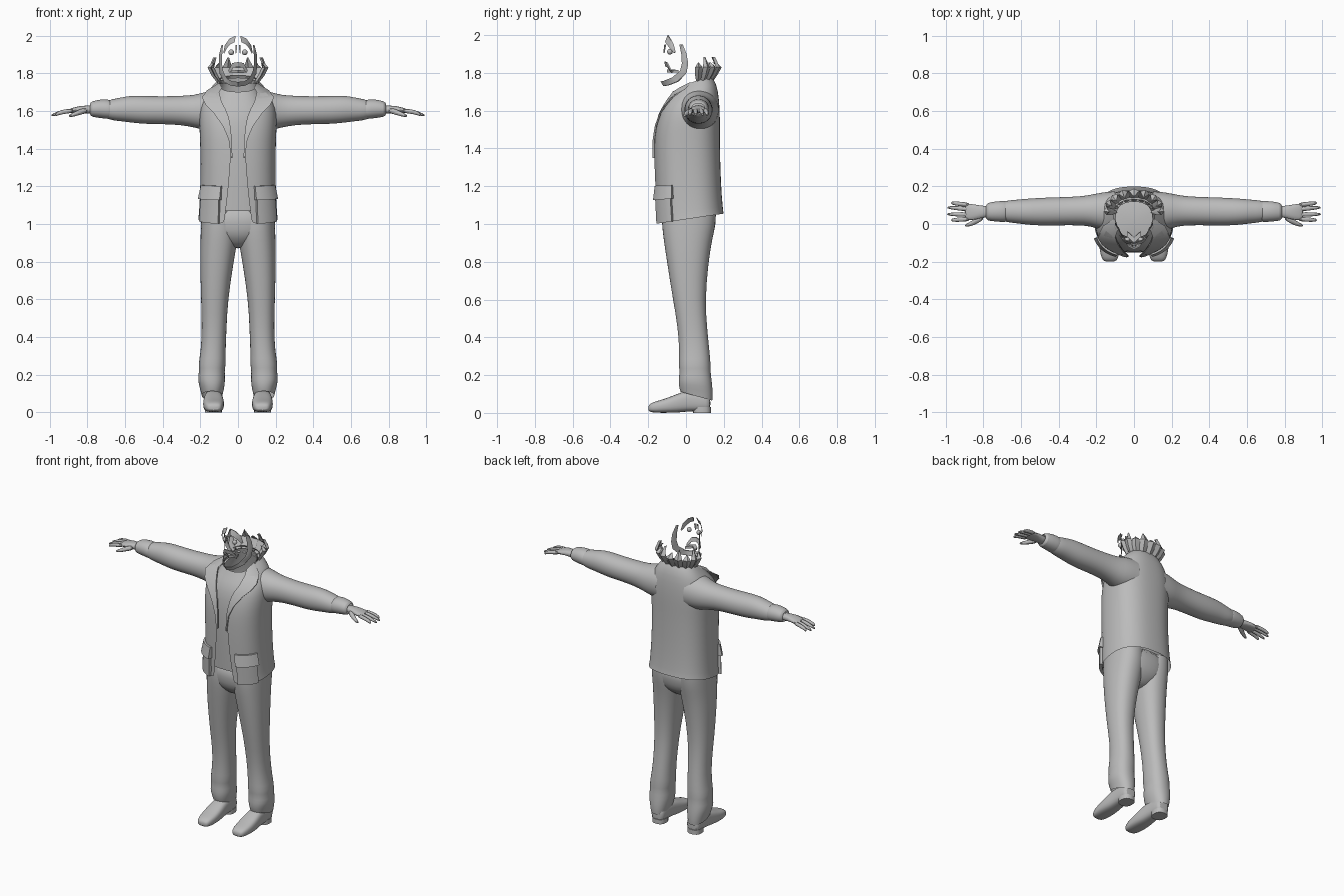
import bpy, bmesh, math
from mathutils import Vector

grey = bpy.data.materials.new("plain_grey")
grey.diffuse_color = (0.5, 0.5, 0.5, 1)


def finish(name, bm, subdiv=0, angle=40):
    bmesh.ops.recalc_face_normals(bm, faces=bm.faces)
    me = bpy.data.meshes.new(name)
    bm.to_mesh(me)
    bm.free()
    ob = bpy.data.objects.new(name, me)
    bpy.context.collection.objects.link(ob)
    me.materials.append(grey)
    if subdiv:
        ob.modifiers.new("smooth", 'SUBSURF').levels = subdiv
        ob.modifiers["smooth"].render_levels = subdiv
    bpy.ops.object.select_all(action='DESELECT')
    ob.select_set(True)
    bpy.context.view_layer.objects.active = ob
    bpy.ops.object.shade_smooth_by_angle(angle=math.radians(angle))
    return ob


def loft(name, rings, closed=True, caps=True, subdiv=0, side=1):
    """Skin a list of equal-length point rings; side=-1 mirrors in x."""
    bm = bmesh.new()
    vs = [[bm.verts.new((p[0] * side, p[1], p[2])) for p in r] for r in rings]
    n = len(rings[0])
    for a, b in zip(vs, vs[1:]):
        for i in range(n if closed else n - 1):
            j = (i + 1) % n
            bm.faces.new((a[i], a[j], b[j], b[i]))
    if caps:
        bm.faces.new(vs[0])
        bm.faces.new(vs[-1])
    return finish(name, bm, subdiv)


def power(v, p):
    return math.copysign(abs(v) ** p, v)


def oval(n=20, p=1.0):
    """Unit rounded-square points."""
    return [(power(math.sin(2 * math.pi * i / n), p), power(-math.cos(2 * math.pi * i / n), p))
            for i in range(n)]


def tube(name, path, radii, side, flat=1.0, n=8):
    path = [Vector(p) for p in path]
    rings = []
    for i, c in enumerate(path):
        d = (path[min(i + 1, len(path) - 1)] - path[max(i - 1, 0)]).normalized()
        u = d.cross(Vector((0, 0, 1))).normalized()
        v = u.cross(d)
        rings.append([c + u * a * radii[i] + v * b * radii[i] * flat for a, b in oval(n)])
    return loft(name, rings, subdiv=1, side=side)


def ribbon(name, edge_a, edge_b, thick, side=1):
    """Thin plate between two edges, thickened in y."""
    rings = []
    for a, b in zip(edge_a, edge_b):
        a, b, t = Vector(a), Vector(b), Vector((0, thick, 0))
        rings.append([a, b, b + t, a + t])
    return loft(name, rings, side=side)


# Jacket: height, half width, front, back, half opening, tilt
P = 0.8
JACKET = [(1.025, .212, -.155, .20, .075, .15), (1.05, .208, -.155, .196, .07, .12),
          (1.2, .2, -.165, .185, .05, .05), (1.4, .2, -.17, .18, .035, 0),
          (1.5, .205, -.165, .18, .035, 0), (1.58, .208, -.145, .18, .05, 0),
          (1.65, .195, -.125, .175, .08, .1), (1.705, .15, -.08, .162, .12, .25),
          (1.737, .11, -.065, .13, .09, .4)]


def section(z):
    z = max(JACKET[0][0], min(z, JACKET[-1][0]))
    for a, b in zip(JACKET, JACKET[1:]):
        if z <= b[0]:
            k = (z - a[0]) / (b[0] - a[0])
            return [u + (v - u) * k for u, v in zip(a, b)]


def torso_point(s, t, off=0.0):
    z, w, yf, yb, g, tilt = s
    x = (w + off) * power(math.sin(t), P)
    y = (yf + yb) / 2 - ((yb - yf) / 2 + off) * power(math.cos(t), P)
    return (x, y, z + tilt * y)


rings = []
for s in JACKET:
    t0 = math.asin((s[4] / s[1]) ** (1 / P))
    rings.append([torso_point(s, t0 + (2 * math.pi - 2 * t0) * i / 32) for i in range(33)])
loft("jacket_body", rings, closed=False, caps=False, subdiv=1)

# Shirt with a sloping open neck
SHIRT = [(1.07, .185, -.145, .16, 0, 0), (1.25, .185, -.152, .165, 0, 0),
         (1.4, .185, -.155, .165, 0, 0), (1.55, .185, -.145, .165, 0, 0),
         (1.63, .16, -.12, .15, 0, .05), (1.69, .12, -.09, .13, 0, .25),
         (1.73, .098, -.07, .118, 0, .4)]
loft("shirt", [[torso_point(s, 2 * math.pi * i / 28) for i in range(28)] for s in SHIRT],
     caps=False, subdiv=1)

# Hips joining the two trouser legs
hips = [(1.12, .185, -.13, .165), (1.0, .194, -.13, .16), (.94, .17, -.12, .145),
        (.9, .09, -.085, .11), (.87, .04, -.05, .07)]
loft("trouser_hips", [[(w * a, (f + b) / 2 + (b - f) / 2 * c, z) for a, c in oval(24, .8)]
                      for z, w, f, b in hips], subdiv=1)

LEG = [(1.08, .005, .193, -.125, .16, 0), (1.0, -.005, .198, -.13, .16, 0),
       (.92, 0, .2, -.12, .14, 0), (.8, .022, .202, -.102, .12, 0),
       (.6, .053, .197, -.07, .102, 0), (.45, .06, .192, -.043, .112, 0),
       (.32, .066, .198, -.036, .126, 0), (.25, .063, .213, -.04, .132, 0),
       (.22, .072, .206, -.034, .13, 0), (.17, .066, .216, -.04, .138, -.05),
       (.12, .075, .2, -.038, .143, -.2), (.09, .082, .193, -.03, .14, -.28)]
ARM = [(.1, -.05, .175, 1.49, 1.715), (.17, -.035, .17, 1.495, 1.705), (.23, -.012, .155, 1.512, 1.685),
       (.3, -.007, .146, 1.525, 1.682), (.4, -.008, .143, 1.53, 1.678), (.5, -.01, .14, 1.53, 1.682),
       (.58, -.003, .134, 1.54, 1.682), (.62, .003, .13, 1.545, 1.672),
       (.67, .008, .126, 1.55, 1.664), (.7, .018, .118, 1.562, 1.652)]
CUFF = [(.675, .014, .12, 1.56, 1.655), (.685, .008, .124, 1.556, 1.662),
        (.73, .012, .122, 1.562, 1.664), (.78, .016, .114, 1.568, 1.652), (.785, .03, .1, 1.58, 1.64)]
PALM = [(.76, .035, .095, 1.583, 1.63), (.8, .033, .097, 1.585, 1.63), (.84, .022, .104, 1.59, 1.628),
        (.88, .018, .11, 1.588, 1.617), (.9, .022, .108, 1.59, 1.61)]
SHOE = [(-.2, .1, .155, .012, .035), (-.19, .088, .168, .004, .05), (-.16, .078, .18, 0, .062),
        (-.11, .073, .186, 0, .075), (-.05, .074, .186, 0, .1), (.0, .08, .18, .006, .118),
        (.05, .084, .178, .008, .12), (.11, .085, .178, .008, .11), (.13, .095, .168, .012, .09)]
FINGERS = [(.1, .97, .113), (.077, .995, .088), (.05, .995, .052), (.027, .97, .02)]


def x_rings(table, n=16, p=.95):
    return [[(x, (y0 + y1) / 2 + (y1 - y0) / 2 * a, (z0 + z1) / 2 + (z1 - z0) / 2 * b)
             for a, b in oval(n, p)] for x, y0, y1, z0, z1 in table]


for side, tag in ((1, "left"), (-1, "right")):
    # Leg and shoe
    rings = []
    for z, x0, x1, y0, y1, tilt in LEG:
        ring = []
        for a, b in oval(20, .88):
            y = (y0 + y1) / 2 + (y1 - y0) / 2 * b
            ring.append(((x0 + x1) / 2 + (x1 - x0) / 2 * a, y, z + tilt * (y - .05)))
        rings.append(ring)
    loft(tag + "_trouser_leg", rings, caps=False, subdiv=1, side=side)
    loft(tag + "_shoe", [[((x0 + x1) / 2 + (x1 - x0) / 2 * a, y, (z0 + z1) / 2 + (z1 - z0) / 2 * b)
                          for a, b in oval(16, .7)] for y, x0, x1, z0, z1 in SHOE], subdiv=1, side=side)
    loft(tag + "_shoe_heel", [[(.131 + .045 * a, .085 + .048 * b, z) for a, b in oval(16, .8)]
                              for z in (0, .03)], side=side)

    # Sleeve, cuff and hand
    loft(tag + "_sleeve", x_rings(ARM, 20), caps=False, subdiv=1, side=side)
    loft(tag + "_cuff", x_rings(CUFF), caps=False, subdiv=1, side=side)
    loft(tag + "_palm", x_rings(PALM, 12, .85), subdiv=1, side=side)
    for k, (y0, tip, y1) in enumerate(FINGERS):
        tube(f"{tag}_finger_{k + 1}", [(.87, y0, 1.603), (.92, (y0 + y1) / 2, 1.598),
                                       (.96, y1 * .8 + y0 * .2, 1.587), (tip, y1, 1.575)],
             (.014, .013, .011, .006), side)
    tube(tag + "_thumb", [(.8, .04, 1.605), (.84, .015, 1.595), (.87, -.002, 1.582), (.9, -.01, 1.572)],
         (.017, .016, .012, .007), side)

    # Pocket and flap wrapped round the jacket front
    for name, z0, z1, off0, off1, ta, tb in (("pocket", 1.02, 1.15, .014, .014, .4, 1.12),
                                             ("pocket_flap", 1.14, 1.21, .024, .01, .36, 1.18)):
        rings = []
        for i in range(9):
            t = ta + (tb - ta) * i / 8
            lo, hi = section(z0), section(z1)
            rings.append([torso_point(lo, t, -.004), torso_point(lo, t, off0),
                          torso_point(hi, t, off1), torso_point(hi, t, -.004)])
        loft(f"{tag}_{name}", rings, side=side)

    # Lapel
    outer = [(.1, .02, 1.75), (.165, -.02, 1.71), (.192, -.075, 1.672), (.17, -.11, 1.63), (.13, -.14, 1.59),
             (.08, -.165, 1.52), (.05, -.176, 1.45), (.037, -.177, 1.35)]
    inner = [(.085, -.03, 1.725), (.1, -.07, 1.7), (.09, -.1, 1.66), (.075, -.125, 1.62), (.06, -.145, 1.58),
             (.042, -.162, 1.52), (.032, -.172, 1.45), (.03, -.174, 1.35)]
    ribbon(tag + "_lapel", outer, inner, .01, side)

    # Beard strap from temple to chin
    outer = [(.088, -.025, 1.95), (.1, -.005, 1.9), (.102, .004, 1.85), (.098, -.005, 1.8),
             (.075, -.045, 1.755), (.04, -.095, 1.735), (0, -.12, 1.73)]
    inner = [(.08, -.035, 1.95), (.084, -.025, 1.9), (.085, -.022, 1.85), (.078, -.032, 1.81),
             (.06, -.075, 1.775), (.034, -.118, 1.758), (0, -.135, 1.755)]
    ribbon(tag + "_beard", outer, inner, .008, side)

    # Fringe, brow, moustache and lip
    ribbon(tag + "_fringe", [(.012, -.098, 2.0), (.045, -.088, 1.985), (.07, -.07, 1.95), (.078, -.06, 1.91)],
           [(.018, -.11, 1.965), (.04, -.105, 1.955), (.058, -.09, 1.935), (.074, -.065, 1.905)], .005, side)
    ribbon(tag + "_nose_edge", [(.004, -.115, 1.95), (.008, -.12, 1.91)],
           [(.014, -.11, 1.95), (.012, -.118, 1.905)], .005, side)
    ribbon(tag + "_moustache", [(0, -.115, 1.86), (.03, -.105, 1.855), (.052, -.085, 1.815)],
           [(0, -.11, 1.835), (.026, -.1, 1.83), (.042, -.08, 1.8)], .008, side)
    ribbon(tag + "_lip", [(0, -.1, 1.818), (.036, -.07, 1.815)], [(0, -.1, 1.803), (.034, -.068, 1.802)],
           .03, side)
    bm = bmesh.new()
    bmesh.ops.create_uvsphere(bm, u_segments=12, v_segments=8, radius=.015)
    bmesh.ops.translate(bm, verts=bm.verts, vec=(side * .036, -.085, 1.912))
    finish(tag + "_eye", bm)

# Tufts of hair round the nape
for k in range(9):
    ang = math.radians(-92 + 23 * k)
    high = 1.885 if k % 2 else 1.855
    rings = []
    for r, y0, ry, z, half in ((.095, .065, .06, 1.745, .12), (.13, .07, .085, 1.79, .23),
                               (.15, .072, .105, 1.83, .19), (.13, .068, .08, high, .02)):
        ring = []
        for da, grow in ((-half, 0), (0, .012), (half, 0), (0, -.008)):
            ring.append(((r + grow) * math.sin(ang + da), y0 + (ry + grow) * math.cos(ang + da), z))
        rings.append(ring)
    loft(f"nape_hair_{k + 1}", rings)
